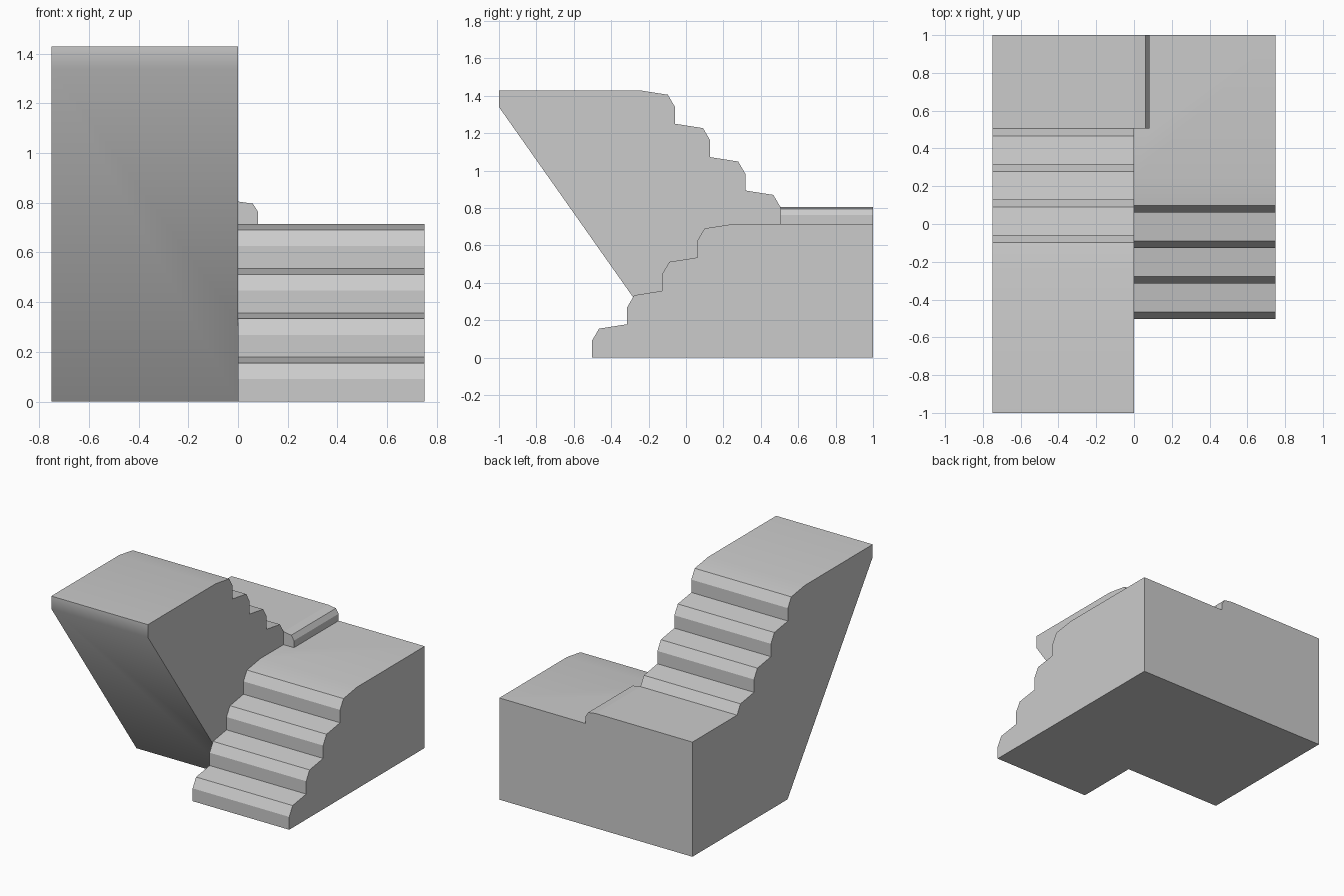
import bpy, bmesh, math

if "Cube" in bpy.data.objects:
    bpy.data.objects.remove(bpy.data.objects["Cube"])


def extrude(name, pts, place, lo, hi):
    """Closed 2D profile swept between lo and hi; place maps (a, b, t) to xyz."""
    bm = bmesh.new()
    ends = [[bm.verts.new(place(a, b, t)) for a, b in pts] for t in (lo, hi)]
    for ring in ends:
        bm.faces.new(ring)
    n = len(pts)
    for i in range(n):
        j = (i + 1) % n
        bm.faces.new((ends[0][i], ends[0][j], ends[1][j], ends[1][i]))
    bmesh.ops.recalc_face_normals(bm, faces=bm.faces[:])
    mesh = bpy.data.meshes.new(name)
    bm.to_mesh(mesh)
    bm.free()
    obj = bpy.data.objects.new(name, mesh)
    bpy.context.collection.objects.link(obj)
    return obj


def steps(y, z, direction):
    """Four steps with bevelled nosings, rising from (y, z)."""
    run, rise = 0.188, 0.1785
    pts = []
    for i in range(4):
        y0, z0 = y + direction * run * i, z + rise * i
        pts += [(y0, z0), (y0, z0 + 0.09), (y0 + direction * 0.038, z0 + 0.155)]
    pts.append((y + direction * (run * 3 + 0.188), z + rise * 4))
    return pts


def along_x(a, b, t):
    return (t, a, b)


def along_y(a, b, t):
    return (a, t, b)


# Lower flight with its half of the landing
lower = steps(-0.503, 0, 1) + [(1, 0.714), (1, 0)]
stairs = extrude("staircase", lower, along_x, 0, 0.75)

# Upper flight: its first riser starts below the raised landing
upper = [(1, 0), (1, 0.805), (0.505, 0.805)] + steps(0.505, 0.715, -1)[2:]
upper += [(-1, 1.429), (-1, 1.34), (-0.055, 0)]
upper_flight = extrude("upper_flight", upper, along_x, -0.75, 0)

# Bevelled lip of the raised landing
lip = [(-0.05, 0.5), (-0.05, 0.805), (0, 0.805), (0.06, 0.796), (0.081, 0.763), (0.081, 0.5)]
landing_lip = extrude("landing_lip", lip, along_y, 0.505, 1)

# Merge into a single solid
bpy.context.view_layer.objects.active = stairs
stairs.select_set(True)
for part in (upper_flight, landing_lip):
    mod = stairs.modifiers.new("merge", 'BOOLEAN')
    mod.operation, mod.solver, mod.object = 'UNION', 'EXACT', part
    bpy.ops.object.modifier_apply(modifier=mod.name)
    bpy.data.objects.remove(part)

bm = bmesh.new()
bm.from_mesh(stairs.data)
bmesh.ops.remove_doubles(bm, verts=bm.verts[:], dist=0.0005)
bmesh.ops.dissolve_limit(bm, angle_limit=math.radians(1), verts=bm.verts[:], edges=bm.edges[:])
bm.to_mesh(stairs.data)
bm.free()

# Smooth slope and landings, flat risers and nosings
bpy.ops.object.shade_smooth_by_angle(angle=math.radians(40))
for p in stairs.data.polygons:
    if p.area < 0.08 and p.center.y > -0.9:
        p.use_smooth = False
